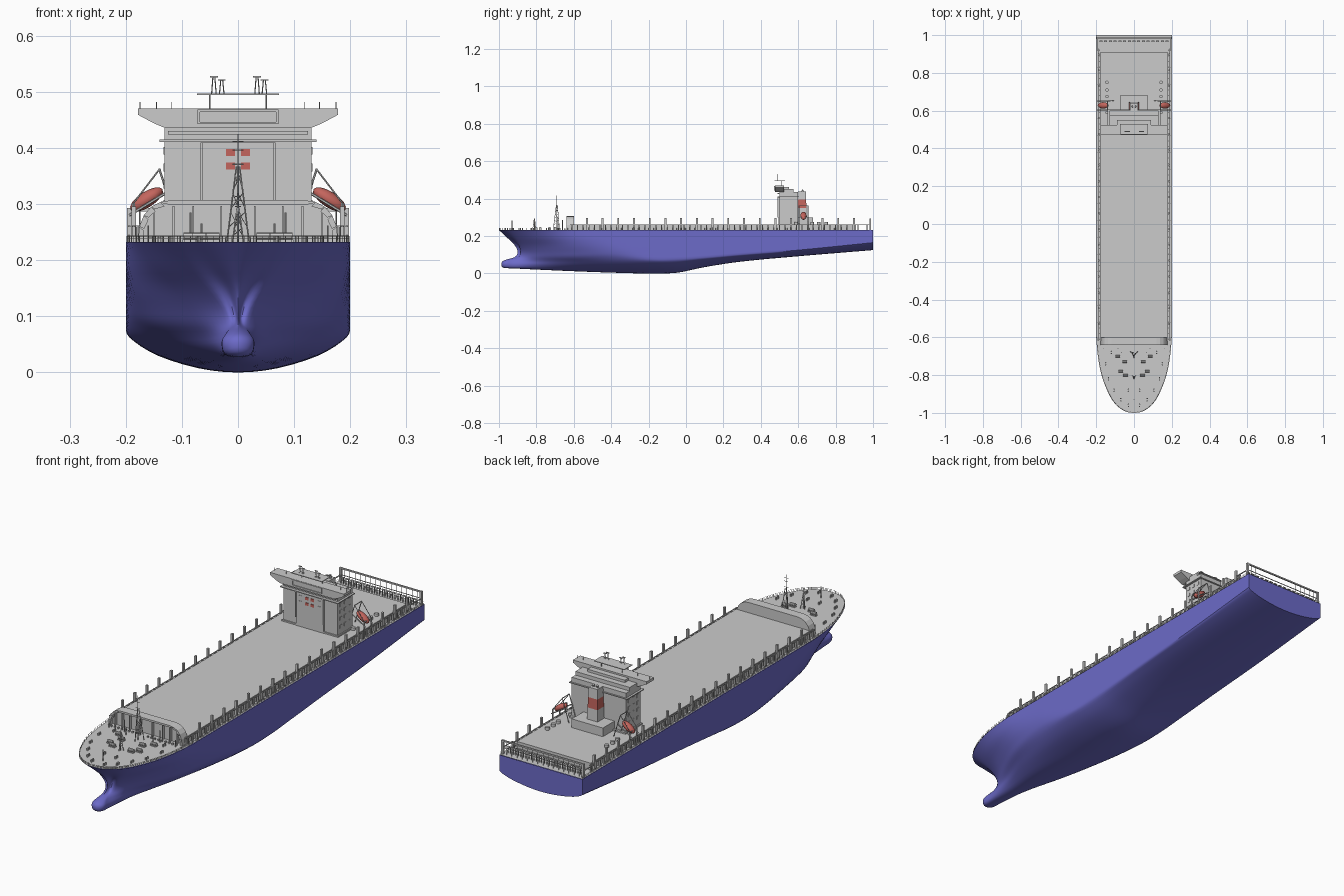
import bpy, bmesh, math, random
from mathutils import Vector, Matrix

if "Cube" in bpy.data.objects:
    bpy.data.objects.remove(bpy.data.objects["Cube"])

random.seed(3)
T = 0.232      # main deck height
D = 0.262      # cargo deck height


def material(name, rgb):
    m = bpy.data.materials.new(name)
    m.diffuse_color = (*rgb, 1)
    m.use_nodes = True
    m.node_tree.nodes["Principled BSDF"].inputs["Base Color"].default_value = m.diffuse_color
    return m


BLUE = material("hull_blue", (0.15, 0.145, 0.58))
RED = material("boat_red", (0.55, 0.13, 0.11))


def finish(name, bm, mat=None, smooth=None):
    bmesh.ops.recalc_face_normals(bm, faces=bm.faces[:])
    me = bpy.data.meshes.new(name)
    bm.to_mesh(me)
    bm.free()
    ob = bpy.data.objects.new(name, me)
    bpy.context.collection.objects.link(ob)
    if mat:
        me.materials.append(mat)
    if smooth:
        bpy.ops.object.select_all(action='DESELECT')
        ob.select_set(True)
        bpy.context.view_layer.objects.active = ob
        bpy.ops.object.shade_smooth_by_angle(angle=math.radians(smooth))
    return ob


def box(bm, x0, x1, y0, y1, z0, z1):
    m = Matrix.Translation(((x0 + x1) / 2, (y0 + y1) / 2, (z0 + z1) / 2)) @ \
        Matrix.Diagonal((x1 - x0, y1 - y0, z1 - z0, 1))
    bmesh.ops.create_cube(bm, size=1, matrix=m)


def rod(bm, a, b, r=0.002, r2=None, n=6):
    a, b = Vector(a), Vector(b)
    q = (b - a).to_track_quat('Z', 'Y').to_matrix().to_4x4()
    bmesh.ops.create_cone(bm, cap_ends=True, segments=n, radius1=r, radius2=r if r2 is None else r2,
                          depth=(b - a).length, matrix=Matrix.Translation((a + b) / 2) @ q)


def prism(bm, pts, y0, y1):
    """Extrude an (x, z) outline along y."""
    f = bm.faces.new([bm.verts.new((x, y0, z)) for x, z in pts])
    ext = bmesh.ops.extrude_face_region(bm, geom=[f])
    bmesh.ops.translate(bm, vec=(0, y1 - y0, 0),
                        verts=[v for v in ext["geom"] if isinstance(v, bmesh.types.BMVert)])


def spline(pts, first, steps):
    """Catmull-Rom through pts, with a chosen point before the first."""
    p = [first] + pts + [pts[-1] * 2 - pts[-2]]
    out = []
    for i in range(1, len(p) - 2):
        a, b, c, d = p[i - 1:i + 3]
        for k in range(steps):
            t = k / steps
            out.append(0.5 * (2 * b + (c - a) * t + (2 * a - 5 * b + 4 * c - d) * t * t
                              + (3 * b - a - 3 * c + d) * t ** 3))
    return out + [pts[-1]]


def flip(v):
    return Vector((-v.x, v.y, v.z))


# Hull: stem curve, bow sections, then body sections from keel and chine heights
stem = [(-.97, .028), (-.985, .038), (-.985, .06), (-.965, .073), (-.915, .088),
        (-.90, .115), (-.915, .15), (-.955, .19), (-1, T)]
sections = [[Vector((0, y, z)) for y, z in stem]]
bow = [(-.10, .82, (0, .021, .027, .018, .006, .008, .02, .042, .065), (.028, .033, .056, .072)),
       (-.86, .40, (0, .024, .03, .024, .022, .03, .055, .09, .125), (.026, .031, .05, .07)),
       (-.78, 0, (0, .03, .05, .06, .075, .09, .115, .15, .177), (.02, .026, .045, .066)),
       (-.60, 0, (0, .05, .095, .125, .15, .165, .182, .195, .2), (.012, .018, .04, .065)),
       (-.38, 0, (0, .06, .125, .165, .187, .196, .2, .2, .2), (.004, .012, .033, .06))]
for i, (ys, mix, xs, zs) in enumerate(bow):
    row = []
    for r, (sy, sz) in enumerate(stem):
        y = sy + .018 if i == 0 else sy * mix + ys * (1 - mix)
        row.append(Vector((xs[r], y, zs[r] if r < 4 else sz)))
    sections.append(row)
for y, k, c in [(-.2, 0, .078), (-.05, .004, .077), (.1, .034, .086), (.3, .064, .102),
                (.6, .092, .125), (1, .125, .165)]:
    row = [Vector((.2 * f, y, k + (c - k) * g))
           for f, g in [(0, 0), (.35, .1), (.7, .38), (.92, .72), (1, 1)]]
    row += [Vector((.2, y, c + (T - c) * j / 4)) for j in range(1, 5)]
    sections.append(row)
rows = []
for r in range(9):
    line = [s[r] for s in sections]
    rows.append(spline(line, flip(line[1]), 6))
cols = [spline([rows[r][c] for r in range(9)], flip(rows[1][c]), 3) for c in range(len(rows[0]))]
for col in cols:
    for v in col:
        v.x, v.z, v.y = min(max(v.x, 0), .2), max(v.z, 0), min(max(v.y, -1), 1)
bm = bmesh.new()
for side in (1, -1):
    g = [[bm.verts.new((v.x * side, v.y, v.z)) for v in col] for col in cols]
    for a, b in zip(g, g[1:]):
        for j in range(len(a) - 1):
            bm.faces.new((a[j], a[j + 1], b[j + 1], b[j]))
bmesh.ops.remove_doubles(bm, verts=bm.verts[:], dist=1e-5)
end = sorted([v for v in bm.verts if v.co.y > .9999],
             key=lambda v: math.atan2(v.co.x, v.co.z - .21))
bm.faces.new(end)                                    # transom
finish("hull", bm, BLUE, 35)

# Main deck follows the sheer line
edge = [c[-1] for c in cols]
bm = bmesh.new()
outline = [(v.x, v.y) for v in edge] + [(-v.x, v.y) for v in reversed(edge[1:])]
bm.faces.new([bm.verts.new((x, y, T + .001)) for x, y in outline])
finish("main_deck", bm)

# Deck edge railing round the bow and along the sides
bm = bmesh.new()
for s in (1, -1):
    for a, b in zip(edge, edge[1:]):
        for h in (.006, .011):
            rod(bm, (a.x * s * .99, a.y * .998, T + h), (b.x * s * .99, b.y * .998, T + h), .0006, n=4)
        rod(bm, (a.x * s * .99, a.y * .998, T), (a.x * s * .99, a.y * .998, T + .011), .0008, n=4)
finish("deck_railing", bm)

# Cargo deck
bm = bmesh.new()
box(bm, -.178, .178, -.62, .91, T, D)
finish("cargo_deck", bm)

# Side passage columns, rails and tall stanchions
bm = bmesh.new()
for s in (1, -1):
    for i in range(52):
        y = -.61 + i * .03
        box(bm, s * .186 - .003, s * .186 + .003, y - .003, y + .003, T, D)
        rod(bm, (s * .194, y, T), (s * .194, y, T + .014), .001, n=4)
    box(bm, s * .186 - .002, s * .186 + .002, -.62, .93, D - .003, D)
    for i in range(18):
        y = -.53 + i * .084
        if not .57 < y < .67:
            box(bm, s * .186 - .004, s * .186 + .004, y - .005, y + .005, T, .296)
finish("side_stanchions", bm)

# Breakwater: rounded arch with a recessed ribbed front
arch = [(.178, T), (.176, .26), (.168, .28), (.155, .295), (.138, .304), (.118, .307)]
bm = bmesh.new()
prism(bm, arch + [(-x, z) for x, z in reversed(arch)], -.622, -.60)
for s in (1, -1):                                     # rim
    for (x, z), (u, w) in zip(arch, arch[1:]):
        prism(bm, [(x * s, z), (u * s, w), (u * s * .95, w - .008), (x * s * .95, z - .004)], -.64, -.62)
box(bm, -.118, .118, -.64, -.62, .299, .307)
for x in (-.15, -.115, -.08, -.03, .03, .08, .115, .15):
    box(bm, x - .0015, x + .0015, -.636, -.62, T, .297)
finish("breakwater", bm)

# Deckhouse with stepped panel, bands and rear step
bm = bmesh.new()
box(bm, -.131, .131, .50, .60, D, .436)
box(bm, -.066, .066, .494, .502, D, .41)
for s in (1, -1):
    box(bm, s * .065 - .002, s * .065 + .002, .49, .50, .30, .41)
box(bm, -.14, .14, .488, .605, .411, .415)
box(bm, -.125, .125, .49, .50, .424, .43)
box(bm, -.136, .136, .495, .61, D, .268)
box(bm, -.075, .075, .60, .68, D, .30)
finish("deckhouse", bm)
bm, br = bmesh.new(), bmesh.new()
for z in (.368, .392):
    for x in (-.047, -.013, .013, .047):
        box(br if abs(x) < .03 else bm, x - .008, x + .008, .492, .496, z - .006, z + .006)
for s in (1, -1):
    for z in (.30, .335, .365, .395):
        for y in (.52, .55, .58):
            box(bm, s * .131 - .0015, s * .131 + .0015, y - .007, y + .007, z - .007, z + .007)
finish("windows", bm)
finish("centre_windows", br, RED)

# Bridge with tapering wings
bm = bmesh.new()
wing = [(.131, .436), (.15, .444), (.178, .459), (.178, .47)]
prism(bm, wing + [(-x, z) for x, z in reversed(wing)], .475, .525)
prism(bm, [(-.131, .436), (.131, .436), (.131, .452), (-.131, .452)], .52, .575)
box(bm, -.072, .072, .471, .477, .464, .469)
box(bm, -.072, .072, .471, .477, .443, .446)
box(bm, -.09, .09, .52, .55, .44, .463)
for s in (1, -1):
    box(bm, s * .07 - .002, s * .07 + .002, .471, .477, .443, .469)
    for x in (.118, .145, .175):
        rod(bm, (s * x, .50, .47), (s * x, .50, .482), .0008, n=4)
finish("bridge", bm)

# Radar platform and scanners above the bridge
bm = bmesh.new()
box(bm, -.073, .073, .474, .53, .494, .497)
for x, h in ((-.043, .528), (-.029, .522), (.034, .528), (.047, .522)):
    for dx in (-.004, .004):
        rod(bm, (x + dx, .49, .497), (x + dx * .4, .49, h), .001, n=4)
    box(bm, x - .007, x + .007, .487, .493, h - .002, h)
for s in (1, -1):
    rod(bm, (s * .05, .51, .468), (s * .05, .51, .495), .0015)
finish("radar_platform", bm)


# Funnel with red band
def frustum(bm, z0, z1):
    w = lambda z: .026 - (z - .30) * .04
    rod(bm, (0, .62, z0), (0, .62, z1), w(z0) * 1.414, w(z1) * 1.414, 4)


for name, z0, z1, mat in (("funnel_base", .30, .35, None), ("funnel_band", .35, .395, RED),
                          ("funnel_top", .395, .438, None)):
    bm = bmesh.new()
    frustum(bm, z0, z1)
    bmesh.ops.rotate(bm, verts=bm.verts[:], cent=(0, .62, 0), matrix=Matrix.Rotation(math.pi / 4, 3, 'Z'))
    if name == "funnel_top":
        for x in (-.009, .009):
            rod(bm, (x, .62, .43), (x, .625, .448), .005, n=8)
    finish(name, bm, mat)

# Lifeboats slanting outboard, and their davits
bl, bd = bmesh.new(), bmesh.new()
for s in (1, -1):
    m = Matrix.Translation((s * .163, .628, .308)) @ Matrix.Rotation(s * math.radians(33), 4, 'Y') @ \
        Matrix.Diagonal((.034, .017, .014, 1))
    bmesh.ops.create_uvsphere(bl, u_segments=12, v_segments=8, radius=1, matrix=m)
    for y in (.604, .652):
        rod(bd, (s * .186, y, T), (s * .186, y, .302), .003)
        rod(bd, (s * .194, y, .28), (s * .125, y, .322), .0025)
        rod(bd, (s * .108, y, D), (s * .14, y, .362), .002)
        rod(bd, (s * .186, y, .302), (s * .14, y, .362), .0015)
    rod(bd, (s * .14, .604, .362), (s * .14, .652, .362), .002)
    rod(bd, (s * .186, .604, .30), (s * .186, .652, .30), .002)
finish("lifeboats", bl, RED, 40)
finish("lifeboat_davits", bd)

# Deck vents behind the house
bm = bmesh.new()
for s in (1, -1):
    for y in (.59, .675, .71, .75):
        rod(bm, (s * .143, y, D), (s * .143, y, D + .012), .009, n=12)
finish("deck_vents", bm)

# Masts on the foredeck: lattice legs, pole and crossbars
bm = bmesh.new()
for y, h, w in ((-.69, .425, .02), (-.81, .32, .010)):
    mid = T + (h - T) * .7
    legs = [(w, w * .7), (-w, w * .7), (0, -w)]
    for i, (dx, dy) in enumerate(legs):
        rod(bm, (dx, y + dy, T), (dx * .15, y + dy * .15, mid), .0015, n=5)
        ex, ey = legs[i - 1]
        for f in (.2, .45, .7):
            g, k = 1 - f * .85, 1 - (f + .2) * .85
            rod(bm, (dx * g, y + dy * g, T + (mid - T) * f),
                (ex * k, y + ey * k, T + (mid - T) * (f + .2)), .0008, n=4)
    rod(bm, (0, y, T), (0, y, h), .002, .001)
    for f in (.72, .85, .93):
        z = T + (h - T) * f
        rod(bm, (-w * .5, y, z), (w * .5, y, z), .001, n=4)
finish("foremasts", bm)

# Mooring gear on the foredeck
bm = bmesh.new()
for s in (1, -1):
    for x, y in ((.05, -.73), (.085, -.70), (.045, -.80), (.07, -.78)):
        rod(bm, (s * x - .012, y, T + .010), (s * x + .012, y, T + .010), .007, n=10)
        box(bm, s * x - .014, s * x + .014, y - .007, y + .007, T, T + .005)
    for x, y in ((.15, -.74), (.135, -.82), (.105, -.88), (.07, -.93), (.03, -.96), (.12, -.68), (.03, -.88)):
        for dy in (-.006, .006):
            rod(bm, (s * x, y + dy, T), (s * x, y + dy, T + .012), .0035, n=8)
    for x, y, h in ((.085, -.66, .285), (.065, -.68, .265), (.16, -.66, .262)):
        rod(bm, (s * x, y, T), (s * x, y, h), .002)
    for i in range(9):
        box(bm, s * (.02 + i * .017) - .003, s * (.02 + i * .017) + .003, -.652, -.645, T, T + .008)
rod(bm, (0, -.93, T), (0, -.93, .282), .002)
finish("mooring_gear", bm)

# Stern frame with bollards and posts
bm = bmesh.new()
box(bm, -.198, .198, .982, .988, .287, .293)
for s in (1, -1):
    box(bm, s * .194 - .004, s * .194 + .004, .98, .99, T, .293)
    box(bm, s * .194 - .002, s * .194 + .002, .915, .99, D - .003, D)
for i in range(15):
    x = -.175 + i * .025
    m = Matrix.Translation((x, .967, T + .018)) @ Matrix.Diagonal((.008, .005, .018, 1))
    for dx in (-.006, .006):
        rod(bm, (x + dx, .967, T), (x + dx, .967, D), .0022)
    box(bm, x - .008, x + .008, .963, .971, D - .003, D)
    rod(bm, (x, .985, T), (x, .985, .289), .0012, n=4)
box(bm, -.195, .195, .984, .987, D - .002, D)
finish("stern_frame", bm)
